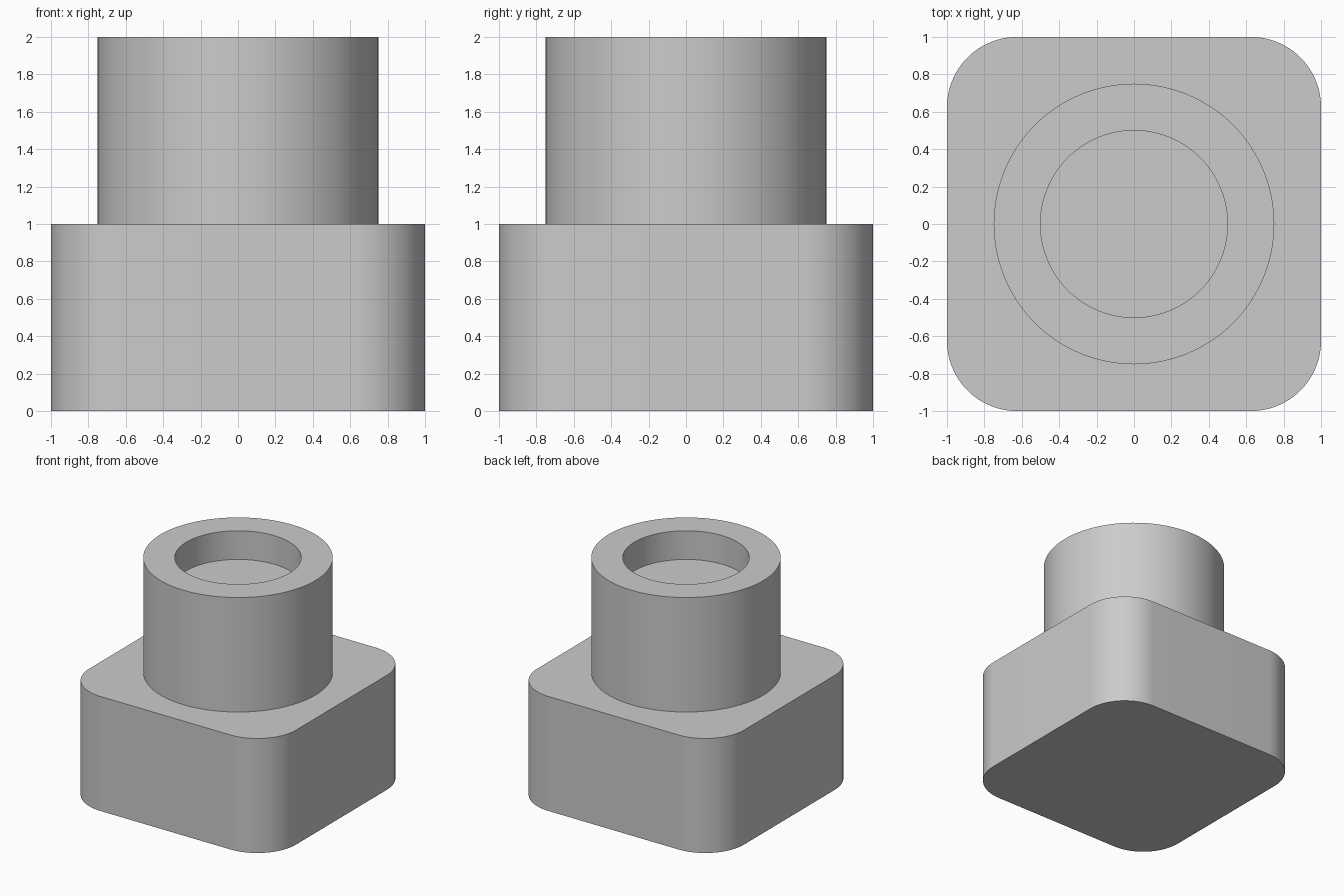
import bpy, bmesh
from math import pi, sin, cos, radians

cube = bpy.data.objects.get("Cube")
if cube:
    bpy.data.objects.remove(cube, do_unlink=True)

grey = bpy.data.materials.new("plain grey")
grey.use_nodes = True
colour = (0.6, 0.6, 0.6, 1)
grey.diffuse_color = colour
grey.node_tree.nodes["Principled BSDF"].inputs["Base Color"].default_value = colour


def ring(radius, steps=96):
    return [(radius * cos(2 * pi * i / steps), radius * sin(2 * pi * i / steps))
            for i in range(steps)]


def rounded_square(half, radius, steps=24):
    points = []
    for quarter, (sx, sy) in enumerate([(1, 1), (-1, 1), (-1, -1), (1, -1)]):
        for i in range(steps + 1):
            a = (quarter + i / steps) * pi / 2
            points.append((sx * (half - radius) + radius * cos(a),
                           sy * (half - radius) + radius * sin(a)))
    return points


def loft(bm, loops):
    """Join successive rings with quads; return the rings."""
    rows = [[bm.verts.new((x, y, z)) for x, y in pts] for pts, z in loops]
    for low, high in zip(rows, rows[1:]):
        n = len(low)
        for i in range(n):
            j = (i + 1) % n
            bm.faces.new((low[i], low[j], high[j], high[i]))
    return rows


def finish(bm, name):
    bmesh.ops.recalc_face_normals(bm, faces=bm.faces)
    mesh = bpy.data.meshes.new(name)
    bm.to_mesh(mesh)
    bm.free()
    mesh.materials.append(grey)
    obj = bpy.data.objects.new(name, mesh)
    bpy.context.collection.objects.link(obj)
    bpy.ops.object.select_all(action="DESELECT")
    obj.select_set(True)
    bpy.context.view_layer.objects.active = obj
    bpy.ops.object.shade_smooth_by_angle(angle=radians(30))


# Rounded square base block
bm = bmesh.new()
outline = rounded_square(1, 0.375)
rows = loft(bm, [(outline, 0), (outline, 1)])
bm.faces.new(rows[0])
bm.faces.new(rows[-1])
finish(bm, "base_block")

# Round boss with a shallow flat-bottomed recess
bm = bmesh.new()
rows = loft(bm, [(ring(0.75), 1), (ring(0.75), 2), (ring(0.5), 2), (ring(0.5), 1.75)])
bm.faces.new(rows[0])
bm.faces.new(rows[-1])
finish(bm, "round_boss")
